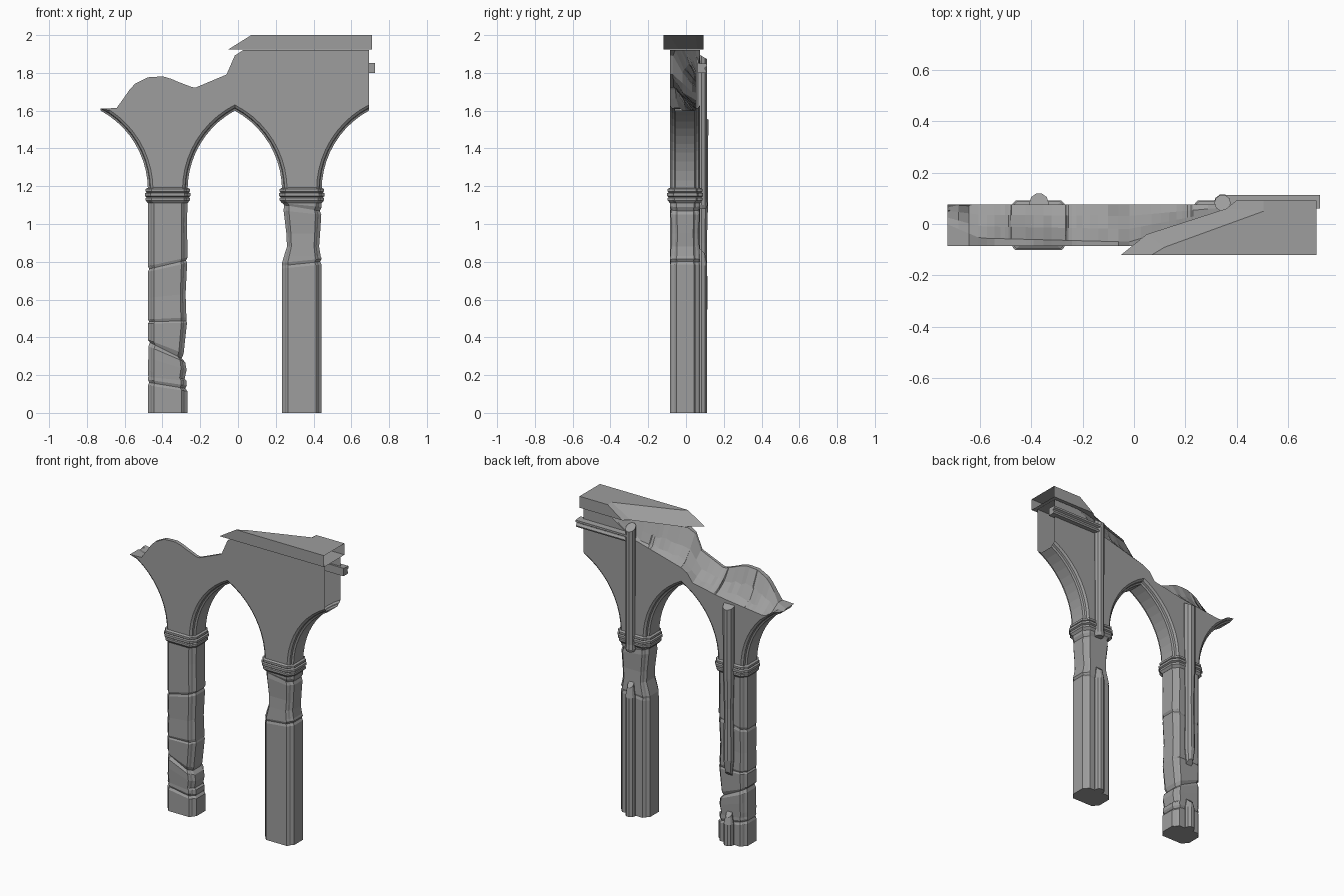
import bpy, bmesh, math, random

random.seed(4)
cube = bpy.data.objects.get("Cube")
if cube:
    bpy.data.objects.remove(cube)

stone = bpy.data.materials.new("grey_stone")
stone.use_nodes = True
GREY = (0.34, 0.34, 0.34, 1)
stone.diffuse_color = GREY
stone.node_tree.nodes["Principled BSDF"].inputs["Base Color"].default_value = GREY

FRONT, BACK = -0.085, 0.075
COLUMNS = {"right": -0.372, "left": 0.338}
SPRING, RADIUS, HALF, SPAN = 1.18, 0.478, 0.105, 0.355


def loft(name, rings, cap_start=True, cap_end=True):
    """Skin a series of closed rings that have equal point counts."""
    bm = bmesh.new()
    rows = [[bm.verts.new(p) for p in ring] for ring in rings]
    n = len(rows[0])
    for a, b in zip(rows, rows[1:]):
        for i in range(n):
            j = (i + 1) % n
            bm.faces.new((a[i], a[j], b[j], b[i]))
    if cap_start:
        bm.faces.new(rows[0][::-1])
    if cap_end:
        bm.faces.new(rows[-1])
    bmesh.ops.recalc_face_normals(bm, faces=bm.faces)
    mesh = bpy.data.meshes.new(name)
    bm.to_mesh(mesh)
    bm.free()
    mesh.materials.append(stone)
    obj = bpy.data.objects.new(name, mesh)
    bpy.context.collection.objects.link(obj)
    return obj


def interp(table, x):
    if x <= table[0][0]:
        return table[0][1]
    for (x0, z0), (x1, z1) in zip(table, table[1:]):
        if x <= x1:
            return z0 + (z1 - z0) * (x - x0) / (x1 - x0)
    return table[-1][1]


# Broken top outline on the front and back, and depth of the ridge between them
front_top = [(-.73, 1.61), (-.625, 1.615), (-.6, 1.68), (-.55, 1.74), (-.47, 1.78),
             (-.38, 1.78), (-.3, 1.745), (-.23, 1.72), (-.04, 1.8), (-.01, 1.92)]
back_top = [(-.73, 1.6), (-.64, 1.56), (-.31, 1.6), (-.1, 1.64), (-.05, 1.71),
            (.32, 1.81), (.5, 1.92)]
ridge_depth = [(-.73, .0), (-.6, -.055), (-.02, -.07), (.42, .06), (.5, .074)]

# Stepped arch moulding: inset from the soffit, depth
MOULDING = [(.027, FRONT), (.014, -.075), (.011, -.062), (0, -.056),
            (0, .046), (.011, .052), (.014, .065), (.027, BACK)]


def arch_point(side, t, inset):
    """Point on a pointed-arch half, t from the springing to the apex."""
    r = RADIUS + inset
    a = t * math.acos((HALF + RADIUS - SPAN) / r)
    return side * (HALF + RADIUS - r * math.cos(a)), SPRING + r * math.sin(a)


def wall_ring(centre, side, t, flat=None):
    ring = []
    x = centre + (flat if flat is not None else arch_point(side, t, 0)[0])
    zf = interp(front_top, x)
    for inset, y in MOULDING:
        if flat is not None:
            px, pz = flat, SPRING
        else:
            px, pz = arch_point(side, t, inset)
        ring.append((centre + px, y, min(pz, zf)))
    zb = max(interp(back_top, x), ring[-1][2])
    ridge = interp(ridge_depth, x)
    ring.append((x, BACK, zb))
    for u, drop in ((.7, .85), (.35, .5)):
        jitter = random.uniform(-.012, .012) if x < .4 else 0
        ring.append((x, ridge + (BACK - ridge) * u, zf + (zb - zf) * drop + jitter))
    ring += [(x, ridge, zf), (x, FRONT, zf)]
    return ring


# Arched wall with its broken top; the far end is left open
STEPS = 10
rings = []
for c in COLUMNS.values():
    rings += [wall_ring(c, -1, i / STEPS) for i in range(STEPS, -1, -1)]
    rings += [wall_ring(c, 0, 0, f) for f in (-.05, -.02, .02, .05)]
    rings += [wall_ring(c, 1, i / STEPS) for i in range(STEPS + 1)]
loft("arched_wall", rings, cap_end=False)

# Cornice slab with a diagonal broken edge
low = [(-.05, -.12), (.71, -.12), (.71, .092), (.4, .092), (.36, .06), (.05, -.04)]
high = [(.07, -.12), (.71, -.12), (.71, .092), (.505, .092), (.505, .05), (.12, -.09)]
cornice = loft("cornice", [[(x, y, 1.925) for x, y in low], [(x, y, 2) for x, y in high]])
bm = bmesh.new()
bm.from_mesh(cornice.data)
ends = [f for f in bm.faces if all(v.co.x > .7 for v in f.verts)]
bmesh.ops.delete(bm, geom=ends, context="FACES")
bm.to_mesh(cornice.data)
bm.free()

# Column plan with stepped corners
half_plan = [(.074, FRONT), (.084, -.075), (.09, -.062), (.105, -.05),
             (.105, .042), (.09, .052), (.084, .065), (.074, BACK)]
plan = half_plan + [(-x, y) for x, y in reversed(half_plan)]


def column_ring(c, z, chip_pos=0, chip_neg=0, tilt=0, grow=0, chip_y=0):
    ring = []
    for x, y in plan:
        k = chip_pos if x > 0 else chip_neg
        px = x * (1 - k) + math.copysign(grow, x)
        py = y * (1 - chip_y) + math.copysign(grow, y)
        ring.append((c + px, py, z + tilt * x))
    return ring


# Weathering: height, chip on +x, chip on -x, tilt, depth chip
damage = {
    "right": [(0, 0, 0, 0, 0), (.13, 0, 0, -.15, 0), (.145, .12, .06, -.15, .1),
              (.16, .04, 0, -.15, .02), (.18, .05, .02, -.1, .04), (.2, .15, 0, -.2, .03),
              (.26, .05, .02, -.3, 0), (.31, .12, .02, -.4, 0), (.33, .3, .1, -.4, .14),
              (.35, .2, 0, -.35, .03), (.475, .03, 0, .02, 0), (.485, .06, .07, .02, .07),
              (.5, .06, 0, .05, 0), (.62, .1, 0, .1, .04), (.77, .02, 0, .22, 0),
              (.785, .08, .06, .22, .06), (.8, 0, 0, .22, 0), (1.0, .03, 0, 0, 0),
              (1.13, 0, 0, 0, 0)],
    "left": [(0, 0, 0, 0, 0), (.775, 0, 0, .1, 0), (.79, .08, 0, .1, .06),
             (.805, 0, 0, .1, 0), (.83, .05, .1, 0, .02), (.88, .13, .25, 0, .06),
             (.95, .08, .22, 0, .1), (1.06, .02, .08, -.1, .04),
             (1.085, .1, .1, -.15, .08), (1.1, 0, .02, -.1, 0), (1.13, 0, 0, 0, 0)],
}
# Capital bands: height and projection
bands = [(1.11, 0), (1.125, .012), (1.138, .012), (1.142, .006), (1.148, .016),
         (1.163, .016), (1.167, .006), (1.172, .012), (1.185, .012), (1.192, 0)]

for side, c in COLUMNS.items():
    loft(side + "_column", [column_ring(c, z, a, b, t, 0, d)
                            for z, a, b, t, d in damage[side]])
    loft(side + "_capital", [column_ring(c, z, grow=g) for z, g in bands])


# Round shafts attached to the back, broken off in places
def shaft(name, x, sections, sides=10):
    rows = []
    for z, r, slant in sections:
        ring = []
        for i in range(sides):
            a = 2 * math.pi * i / sides
            y = .082 + r * math.sin(a)
            ring.append((x + r * math.cos(a), y, z + slant * (y - .082)))
        rows.append(ring)
    loft(name, rows)


shaft("left_upper_shaft", .345, [(1.08, .026, 0), (1.1, .034, 0), (1.13, .03, 0), (1.89, .032, -.6)])
shaft("left_lower_shaft", .345, [(0, .032, 0), (.78, .032, 0), (.86, .02, -1)])
shaft("right_upper_shaft", -.37, [(.46, .022, 1), (.56, .034, 0), (.9, .03, 0),
                                  (1.1, .036, 0), (1.57, .038, -.5)])
shaft("right_shaft_stub", -.37, [(0, .032, 0), (.14, .032, 0), (.2, .02, -1)])

# Moulded string course along the back
course = [(.06, 1.8), (.104, 1.8), (.108, 1.81), (.1, 1.822), (.1, 1.828),
          (.112, 1.835), (.112, 1.848), (.06, 1.852)]
loft("string_course", [[(x, y, z) for y, z in course] for x in (.34, .725)])
